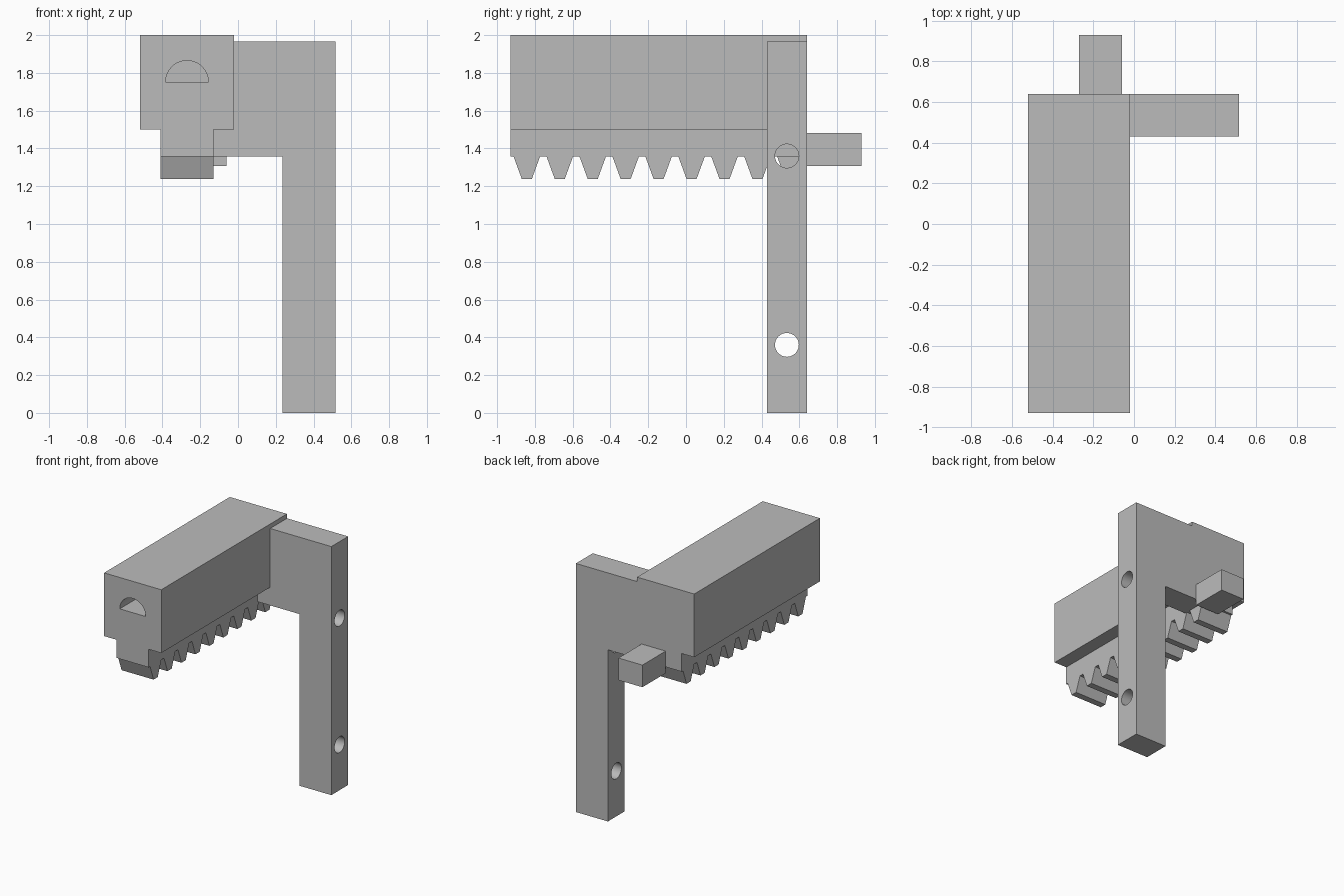
import bpy
import math
from mathutils import Vector

cube = bpy.data.objects.get("Cube")
if cube:
    bpy.data.objects.remove(cube, do_unlink=True)

grey = bpy.data.materials.new("plain grey")
grey.use_nodes = True
grey.diffuse_color = (0.5, 0.5, 0.5, 1)
grey.node_tree.nodes["Principled BSDF"].inputs["Base Color"].default_value = (0.5, 0.5, 0.5, 1)


def prism(name, profile, axis, start, end):
    """Extrude a flat (u, z) profile along the x or y axis."""
    n = len(profile)

    def place(u, z, d):
        return Vector((d, u, z)) if axis == "x" else Vector((u, d, z))

    verts = [place(u, z, d) for d in (start, end) for u, z in profile]
    faces = [list(range(n)), list(range(n, 2 * n))[::-1]]
    faces += [(i, i + n, (i + 1) % n + n, (i + 1) % n) for i in range(n)]
    mesh = bpy.data.meshes.new(name)
    mesh.from_pydata(verts, [], faces)
    mesh.materials.append(grey)
    obj = bpy.data.objects.new(name, mesh)
    bpy.context.collection.objects.link(obj)
    # Make every face point outward
    activate(obj)
    bpy.ops.object.mode_set(mode="EDIT")
    bpy.ops.mesh.select_all(action="SELECT")
    bpy.ops.mesh.normals_make_consistent(inside=False)
    bpy.ops.object.mode_set(mode="OBJECT")
    return obj


def activate(obj):
    bpy.ops.object.select_all(action="DESELECT")
    obj.select_set(True)
    bpy.context.view_layer.objects.active = obj


def rectangle(u0, u1, z0, z1):
    return [(u0, z0), (u1, z0), (u1, z1), (u0, z1)]


def arc(u, z, radius, sweep, steps):
    return [(u + radius * math.cos(sweep * i / steps),
             z + radius * math.sin(sweep * i / steps)) for i in range(steps)]


def cut(obj, cutter):
    mod = obj.modifiers.new("hole", "BOOLEAN")
    mod.operation = "DIFFERENCE"
    mod.solver = "EXACT"
    mod.object = cutter
    activate(obj)
    bpy.ops.object.modifier_apply(modifier=mod.name)
    bpy.data.objects.remove(cutter, do_unlink=True)


FRONT, BACK, ARM_FRONT = -0.93, 0.64, 0.43
RAIL_LEFT, RAIL_RIGHT = -0.13, -0.41
TOP, LEDGE, ROOT, TIP = 2.0, 1.5, 1.357, 1.237

# Main block with a half-round socket in its front
block = prism("main_block", rectangle(-0.52, -0.02, LEDGE, TOP), "y", FRONT, BACK)
half_round = arc(-0.27, 1.752, 0.113, math.pi, 32) + [(-0.383, 1.752)]
cut(block, prism("socket_cutter", half_round, "y", FRONT - 0.1, FRONT + 0.5))

# Toothed rail along the underside
count = 9
pitch = (BACK - FRONT) / count
rail_profile = [(BACK, LEDGE), (FRONT, LEDGE), (FRONT, ROOT)]
for i in range(count):
    mid = FRONT + pitch * (i + 0.5)
    rail_profile += [(mid - 0.07, ROOT), (mid - 0.026, TIP),
                     (mid + 0.026, TIP), (mid + 0.07, ROOT)]
rail_profile.append((BACK, ROOT))
prism("toothed_rail", rail_profile, "x", RAIL_RIGHT, RAIL_LEFT)

# Side bracket: arm and leg in one piece
bracket_profile = [(-0.02, 1.965), (0.515, 1.965), (0.515, 0), (0.235, 0),
                   (0.235, ROOT), (RAIL_LEFT, ROOT), (RAIL_LEFT, LEDGE), (-0.02, LEDGE)]
bracket = prism("side_bracket", bracket_profile, "y", ARM_FRONT, BACK)

# Two cross holes through the leg
for height in (0.36, 1.36):
    circle = arc(0.534, height, 0.063, 2 * math.pi, 48)
    cut(bracket, prism("hole_cutter", circle, "x", 0.23, 0.6))

# Square peg at the back
prism("rear_peg", rectangle(-0.27, -0.06, 1.307, 1.482), "y", BACK, 0.93)

for obj in (block, bracket):
    activate(obj)
    bpy.ops.object.shade_smooth_by_angle(angle=math.radians(30))
